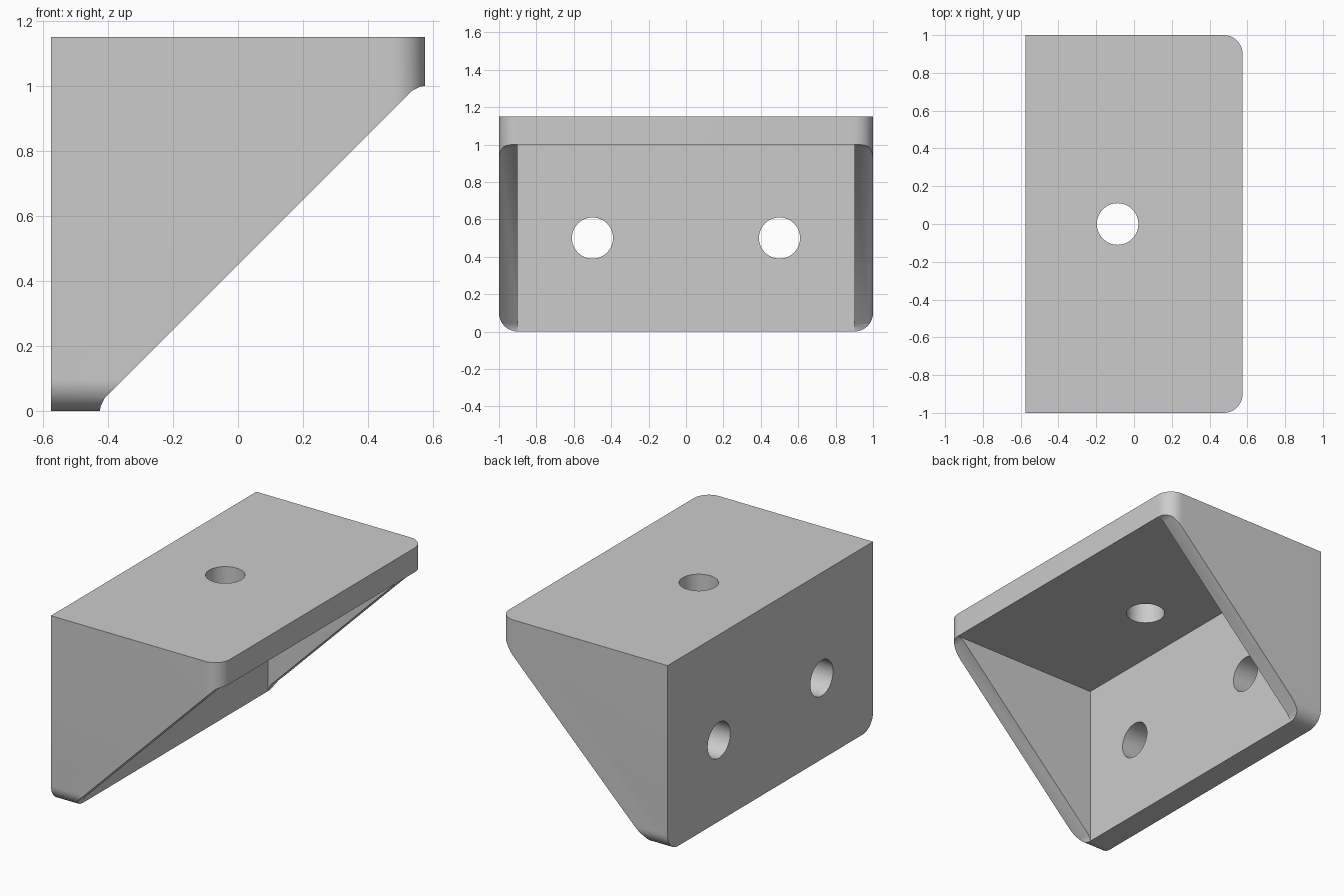
import bpy, bmesh, math
from mathutils import Vector

cube = bpy.data.objects.get("Cube")
if cube:
    bpy.data.objects.remove(cube, do_unlink=True)

# Main dimensions
HX, HY, TOP = 0.575, 1.0, 1.15
PLATE, SIDE, ROUND, HOLE = 0.15, 0.1, 0.1, 0.11

grey = bpy.data.materials.new("light grey")
grey.use_nodes = True
grey.diffuse_color = (0.6, 0.6, 0.6, 1)
grey.node_tree.nodes["Principled BSDF"].inputs["Base Color"].default_value = (0.6, 0.6, 0.6, 1)


def prism(name, points, sweep):
    """Extrude a closed outline of 3D points along a vector."""
    bm = bmesh.new()
    face = bm.faces.new([bm.verts.new(p) for p in points])
    moved = bmesh.ops.extrude_face_region(bm, geom=[face])["geom"]
    bmesh.ops.translate(bm, vec=Vector(sweep),
                        verts=[v for v in moved if isinstance(v, bmesh.types.BMVert)])
    bmesh.ops.recalc_face_normals(bm, faces=bm.faces)
    mesh = bpy.data.meshes.new(name)
    bm.to_mesh(mesh)
    bm.free()
    mesh.materials.append(grey)
    obj = bpy.data.objects.new(name, mesh)
    bpy.context.collection.objects.link(obj)
    return obj


def arc(cx, cy, r, start, end, steps):
    angles = [math.radians(start + (end - start) * i / steps) for i in range(steps + 1)]
    return [(cx + r * math.cos(a), cy + r * math.sin(a)) for a in angles]


def combine(body, tool, operation):
    """Apply a boolean and throw the cutter away."""
    mod = body.modifiers.new(operation, "BOOLEAN")
    mod.operation, mod.solver, mod.object = operation, "EXACT", tool
    bpy.context.view_layer.objects.active = body
    bpy.ops.object.modifier_apply(modifier=mod.name)
    bpy.data.objects.remove(tool, do_unlink=True)


# Side profile: two plates joined by a diagonal gusset with tiny blends
inner_x, inner_z = -HX + PLATE, TOP - PLATE
profile = [(-HX, 0), (inner_x, 0), (inner_x + 0.003, 0.015), (inner_x + 0.015, 0.04),
           (HX - 0.04, inner_z - 0.015), (HX - 0.015, inner_z - 0.003),
           (HX, inner_z), (HX, TOP), (-HX, TOP)]
bracket = prism("corner_bracket", [(x, -HY, z) for x, z in profile], (0, 2 * HY, 0))

# Round the outer corners of the top plate, seen from above
c = HY - ROUND
plan = ([(-2, -HY)] + arc(HX - ROUND, -c, ROUND, -90, 0, 12)
        + arc(HX - ROUND, c, ROUND, 0, 90, 12) + [(-2, HY)])
combine(bracket, prism("plan_cutter", [(x, y, -1) for x, y in plan], (0, 0, 3)), "INTERSECT")

# Round the lower corners of the wall plate
wall = ([(-HY, 2)] + arc(-c, ROUND, ROUND, 180, 270, 12)
        + arc(c, ROUND, ROUND, 270, 360, 12) + [(HY, 2)])
combine(bracket, prism("wall_cutter", [(-1, y, z) for y, z in wall], (2, 0, 0)), "INTERSECT")

# Hollow between the two side gussets
w = HY - SIDE
pocket = [(inner_x, -w, -1), (2, -w, -1), (2, w, -1), (inner_x, w, -1)]
combine(bracket, prism("pocket_cutter", pocket, (0, 0, 1 + inner_z)), "DIFFERENCE")

# Screw holes: two through the wall plate, one through the top plate
for side in (-0.5, 0.5):
    ring = arc(side, 0.5, HOLE, 0, 352.5, 47)
    combine(bracket, prism("wall_hole", [(-1, y, z) for y, z in ring], (0.8, 0, 0)), "DIFFERENCE")
ring = arc(-0.087, 0, HOLE, 0, 352.5, 47)
combine(bracket, prism("top_hole", [(x, y, 0.8) for x, y in ring], (0, 0, 0.6)), "DIFFERENCE")

# Smooth the rounded surfaces, keep the edges crisp
bpy.ops.object.select_all(action="DESELECT")
bracket.select_set(True)
bpy.context.view_layer.objects.active = bracket
bpy.ops.object.shade_smooth_by_angle(angle=math.radians(25))
